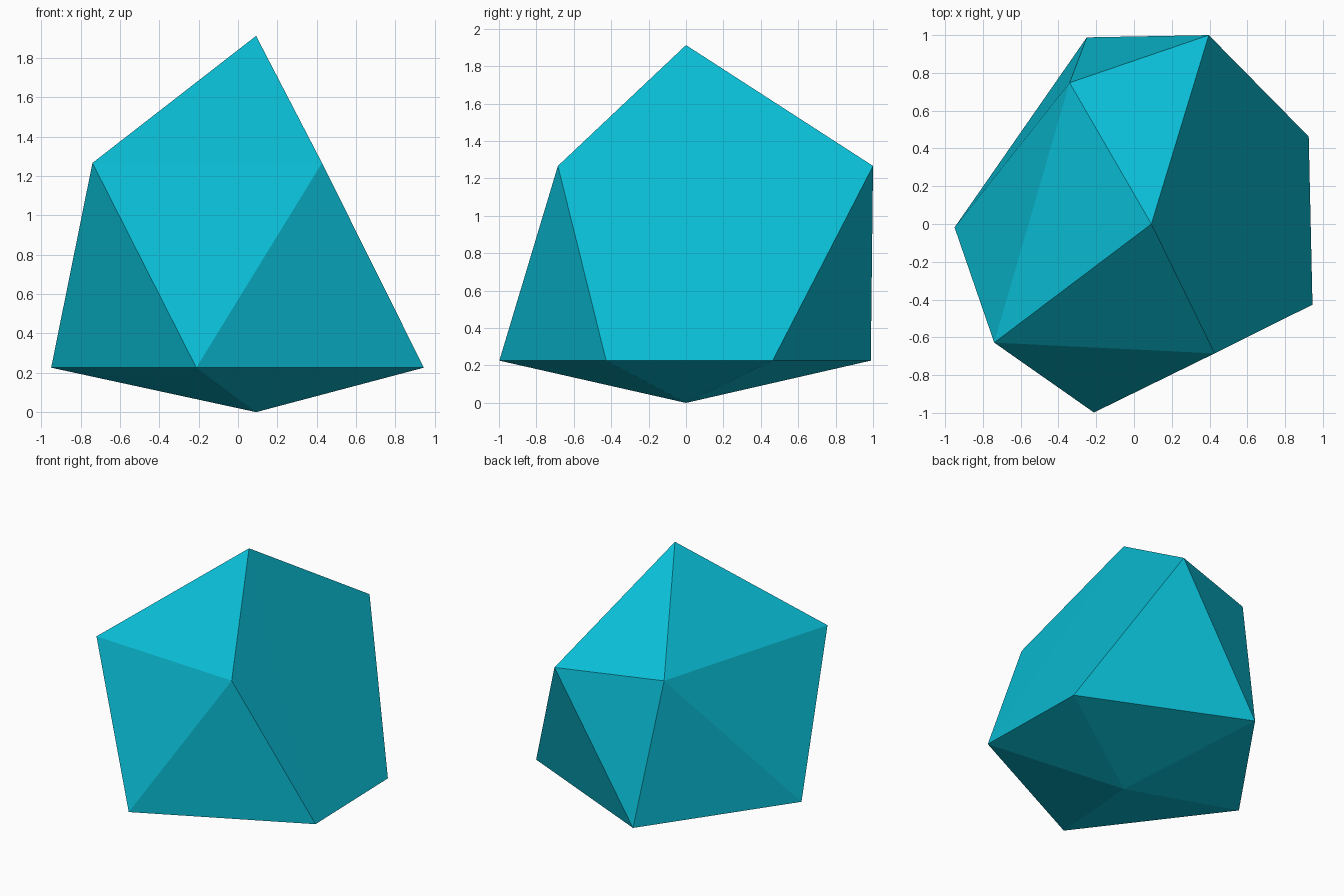
import bpy
import bmesh

if "Cube" in bpy.data.objects:
    bpy.data.objects.remove(bpy.data.objects["Cube"])

# One flat cyan material
cyan = bpy.data.materials.new("cyan")
cyan.diffuse_color = (0.003, 0.503, 0.658, 1)
cyan.use_nodes = True
cyan.node_tree.nodes["Principled BSDF"].inputs["Base Color"].default_value = cyan.diffuse_color

# Faceted gem: two poles and two uneven rings, wrapped in a convex hull
AXIS_X = 0.092
poles = [(AXIS_X, 0, 0), (AXIS_X, 0, 1.913)]
lower_ring = [(-0.212, -0.998), (0.945, -0.427), (0.925, 0.463), (-0.25, 0.988), (-0.95, -0.018)]
upper_ring = [(0.427, -0.685), (0.396, 1.0), (-0.341, 0.748), (-0.74, -0.628)]
points = poles + [(x, y, 0.226) for x, y in lower_ring] + [(x, y, 1.267) for x, y in upper_ring]

bm = bmesh.new()
for p in points:
    bm.verts.new(p)
bmesh.ops.convex_hull(bm, input=bm.verts[:])
bmesh.ops.recalc_face_normals(bm, faces=bm.faces[:])

mesh = bpy.data.meshes.new("faceted_gem")
bm.to_mesh(mesh)
bm.free()
mesh.materials.append(cyan)
gem = bpy.data.objects.new("faceted_gem", mesh)
bpy.context.collection.objects.link(gem)
